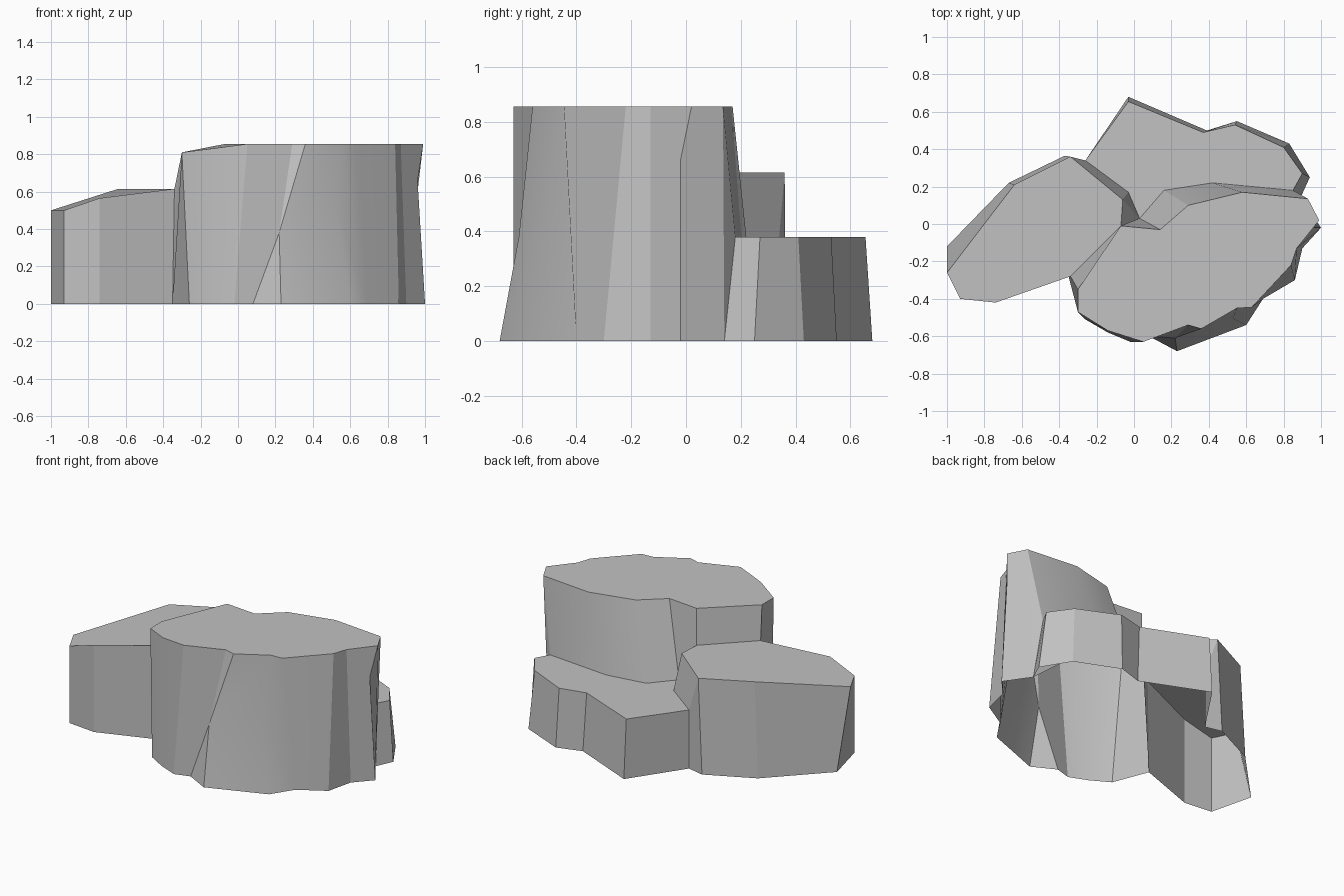
import bpy
import bmesh
import math
from mathutils import Vector

default_cube = bpy.data.objects.get("Cube")
if default_cube:
    bpy.data.objects.remove(default_cube, do_unlink=True)

# One plain grey stone colour
stone = bpy.data.materials.new("grey stone")
stone.use_nodes = True
stone_colour = (0.54, 0.54, 0.54, 1)
stone.diffuse_color = stone_colour
stone.node_tree.nodes["Principled BSDF"].inputs["Base Color"].default_value = stone_colour

# Heights of the low and middle caps, where neighbouring walls begin
LOW, MIDDLE, TALL = .38, .615, .855


def unique(verts):
    """Drop repeated corners while keeping their order."""
    return list(dict.fromkeys(verts))


def rim(x, y, z):
    """A column without a wall: only the edge of the cap."""
    return (x, y, z), (x, y, z)


def make_rock(name, columns, height):
    """Loft an open-bottomed rock from columns of (foot, top, optional middle).

    A foot without a height stands on the ground, a top at the common height.
    """
    bm = bmesh.new()
    made = {}

    def vert(point, default_z):
        position = tuple(point) if len(point) == 3 else (*point, default_z)
        if position not in made:
            made[position] = bm.verts.new(Vector(position))
        return made[position]

    rows = []
    for foot, top, *middle in columns:
        mid = vert(middle[0], height) if middle else None
        rows.append((vert(foot, 0), vert(top, height), mid))

    # Walls between neighbouring columns, left out where both are bare rims
    for (foot_a, top_a, mid_a), (foot_b, top_b, mid_b) in zip(rows, rows[1:] + rows[:1]):
        if mid_a and mid_b:
            loops = [[foot_a, foot_b, mid_b, mid_a], [mid_a, mid_b, top_b, top_a]]
        else:
            loops = [[v for v in (foot_a, foot_b, mid_b, top_b, top_a, mid_a) if v]]
        for loop in map(unique, loops):
            if len(loop) > 2:
                bm.faces.new(loop)

    # Cap
    bm.faces.new(unique([top for _, top, _ in rows]))

    mesh = bpy.data.meshes.new(name)
    bm.to_mesh(mesh)
    bm.free()
    rock = bpy.data.objects.new(name, mesh)
    bpy.context.collection.objects.link(rock)
    mesh.materials.append(stone)

    bpy.ops.object.select_all(action="DESELECT")
    rock.select_set(True)
    bpy.context.view_layer.objects.active = rock
    bpy.ops.object.shade_smooth_by_angle(angle=math.radians(24))


# Tall rock with a small spur on its front; its back rises from the other caps
spur_tip = (.22, -.61, LOW)
make_rock("tall_rock", [
    ((-.35, -.28), (-.3, -.35, .81)),
    ((-.26, -.51), (-.3, -.47, .81)),
    ((-.14, -.58), (-.14, -.57, .83)),
    ((-.02, -.63), (.05, -.63)),
    ((.08, -.6), (.29, -.54), spur_tip),
    ((.23, -.68), (.36, -.56), spur_tip),
    ((.6, -.54), (.55, -.45), (.53, -.505, .5)),
    ((.69, -.4), (.63, -.445)),
    ((.86, -.3), (.84, -.22)),
    ((.9, -.13), (.87, -.13)),
    ((1, -.02), (.99, .02), (.96, -.02, .66)),
    ((.89, .14), (.93, .135)),
    ((.85, .18, LOW), (.93, .135)),
    ((.42, .22, LOW), (.58, .17)),
    ((.16, .18, LOW), (.29, .1)),
    ((.03, .03, LOW), (.14, -.03)),
    ((-.07, -.01, MIDDLE), (-.07, -.01)),
    ((-.34, -.28, MIDDLE), (-.3, -.35, .81)),
], TALL)

# Middle rock with a sloping cap, its inner wall rising from the low cap
make_rock("middle_rock", [
    ((-1, -.12), (-1, -.26, .5)),
    ((-.93, -.4), (-.93, -.4, .5)),
    ((-.74, -.42), (-.74, -.42, .565)),
    ((-.35, -.28), (-.34, -.28)),
    rim(-.07, -.01, MIDDLE),
    ((.03, .03, LOW), (-.06, .13)),
    ((-.03, .17, LOW), (-.06, .13)),
    ((-.26, .34, LOW), (-.34, .36)),
    ((-.26, .34), (-.34, .36)),
    ((-.37, .365), (-.34, .36)),
    ((-.67, .22), (-.64, .21)),
], MIDDLE)

# Low rock, its cap running up to the walls of the other two
make_rock("low_rock", [
    rim(-.26, .34, LOW),
    rim(-.03, .17, LOW),
    rim(.03, .03, LOW),
    rim(.16, .18, LOW),
    rim(.42, .22, LOW),
    ((.89, .14), (.85, .18)),
    ((.94, .25), (.9, .27)),
    ((.83, .43), (.8, .41)),
    ((.55, .55), (.54, .53)),
    ((.39, .5), (.37, .49)),
    ((-.03, .68), (-.03, .655)),
    ((-.26, .34), (-.26, .34)),
], LOW)
